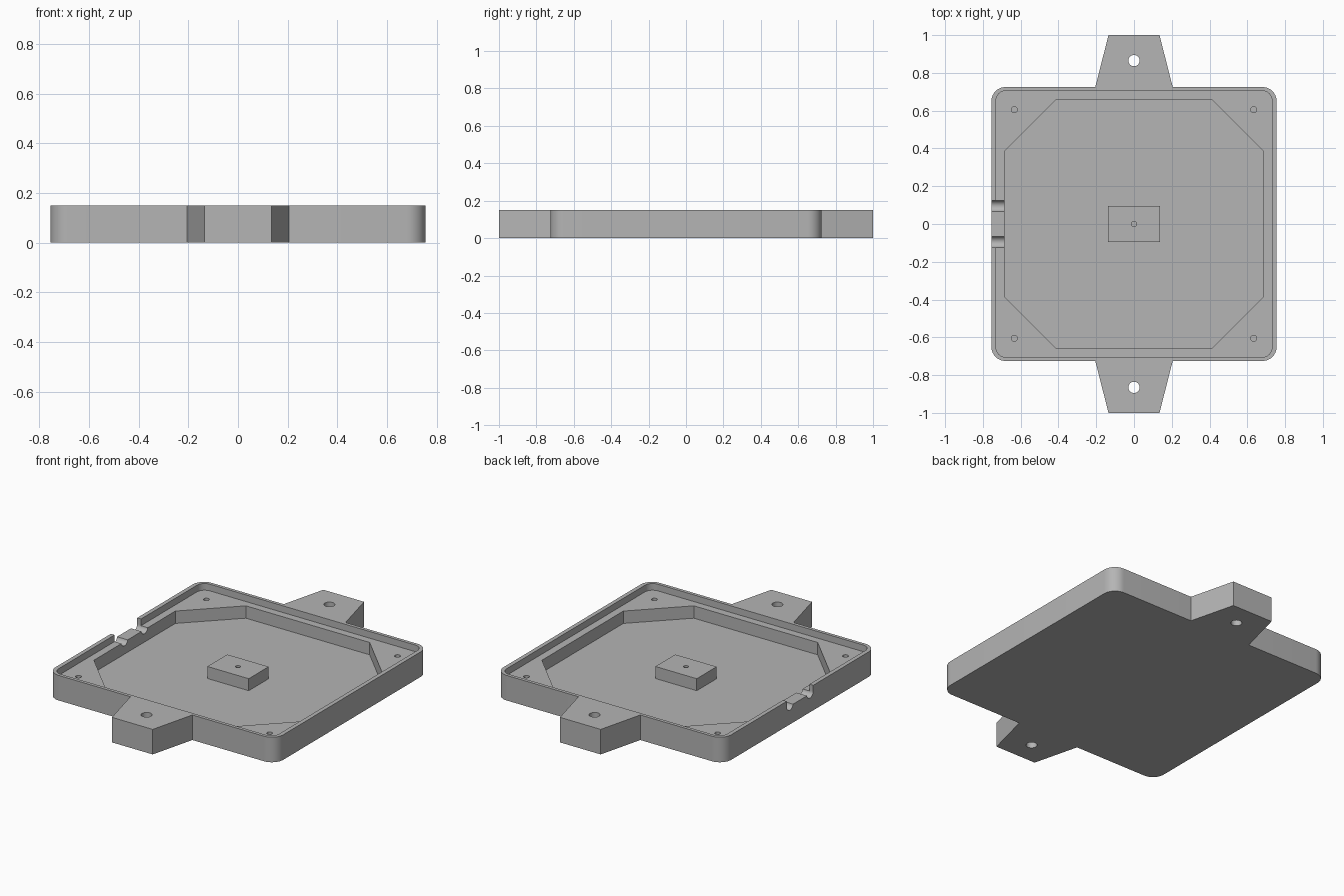
import bpy, bmesh, math
from mathutils import Matrix

cube = bpy.data.objects.get("Cube")
if cube:
    bpy.data.objects.remove(cube, do_unlink=True)

grey = bpy.data.materials.new("plain grey")
grey.use_nodes = True
GREY = (0.46, 0.46, 0.46, 1)
grey.diffuse_color = GREY
grey.node_tree.nodes["Principled BSDF"].inputs["Base Color"].default_value = GREY

TOP, LEDGE, FLOOR = 0.15, 0.11, 0.036


def arc(cx, cy, r, start, end, n):
    """Points along an arc, angles in degrees."""
    angles = [math.radians(start + (end - start) * i / n) for i in range(n + 1)]
    return [(cx + r * math.cos(a), cy + r * math.sin(a)) for a in angles]


def mirrored(quarter):
    """Complete an outline from its +x +y quarter, listed clockwise from the top."""
    half = quarter + [(x, -y) for x, y in reversed(quarter)]
    return half + [(-x, y) for x, y in reversed(half)]


def prism(name, outline, low, high, matrix=Matrix()):
    """Extrude a flat outline between two heights."""
    bm = bmesh.new()
    face = bm.faces.new([bm.verts.new((x, y, low)) for x, y in outline])
    ext = bmesh.ops.extrude_face_region(bm, geom=[face])
    verts = [v for v in ext["geom"] if isinstance(v, bmesh.types.BMVert)]
    bmesh.ops.translate(bm, verts=verts, vec=(0, 0, high - low))
    bm.transform(matrix)
    bmesh.ops.recalc_face_normals(bm, faces=bm.faces)
    mesh = bpy.data.meshes.new(name)
    bm.to_mesh(mesh)
    bm.free()
    mesh.materials.append(grey)
    obj = bpy.data.objects.new(name, mesh)
    bpy.context.collection.objects.link(obj)
    return obj


def hole(x, y, r, low, high):
    return prism("hole_cutter", arc(x, y, r, 0, 345, 23), low, high)


def carve(obj, cutters):
    """Subtract each cutter, bake the result and discard the cutters."""
    for cutter in cutters:
        cutter.hide_render = True
        mod = obj.modifiers.new("cut", "BOOLEAN")
        mod.operation = "DIFFERENCE"
        mod.solver = "EXACT"
        mod.object = cutter
    graph = bpy.context.evaluated_depsgraph_get()
    baked = bpy.data.meshes.new_from_object(obj.evaluated_get(graph))
    obj.modifiers.clear()
    obj.data = baked
    for cutter in cutters:
        bpy.data.objects.remove(cutter, do_unlink=True)


# Tray body with its two tapered mounting tabs
corner = arc(0.68, 0.65, 0.075, 90, 0, 10)
tray = prism("tray", mirrored([(0.135, 1.0), (0.205, 0.725)] + corner), 0, TOP)

# Lip recess and deeper octagonal pocket
cutters = [
    prism("lip_cutter", mirrored(arc(0.68, 0.655, 0.05, 90, 0, 10)), LEDGE, 0.2),
    prism("pocket_cutter", mirrored([(0.41, 0.66), (0.685, 0.385)]), FLOOR, 0.2),
]

# Tab holes go right through, corner screw holes are blind
for sy in (-1, 1):
    cutters.append(hole(0, sy * 0.865, 0.03, -0.1, 0.3))
    for sx in (-1, 1):
        cutters.append(hole(sx * 0.633, sy * 0.605, 0.016, 0.04, 0.2))

# Round-bottomed cable slots in the side wall, with the lip removed between them
along_x = Matrix(((0, 0, 1, 0), (1, 0, 0, 0), (0, 1, 0, 0), (0, 0, 0, 1)))
for sy in (-1, 1):
    y = sy * 0.095
    u_shape = [(y - 0.03, 0.2)] + arc(y, 0.115, 0.03, 180, 360, 14) + [(y + 0.03, 0.2)]
    cutters.append(prism("slot_cutter", u_shape, -0.8, -0.66, along_x))
gap = [(-0.8, -0.095), (-0.7, -0.095), (-0.7, 0.095), (-0.8, 0.095)]
cutters.append(prism("lip_gap_cutter", gap, LEDGE, 0.2))
carve(tray, cutters)

# Central pedestal with a small blind hole
pedestal = prism("center_pedestal", mirrored([(0.137, 0.094)]), FLOOR - 0.01, 0.108)
carve(pedestal, [hole(0, 0, 0.014, 0.05, 0.2)])

# Smooth the rounded walls only
bpy.ops.object.select_all(action="DESELECT")
for obj in (tray, pedestal):
    obj.select_set(True)
bpy.context.view_layer.objects.active = tray
bpy.ops.object.shade_smooth_by_angle(angle=math.radians(30))
